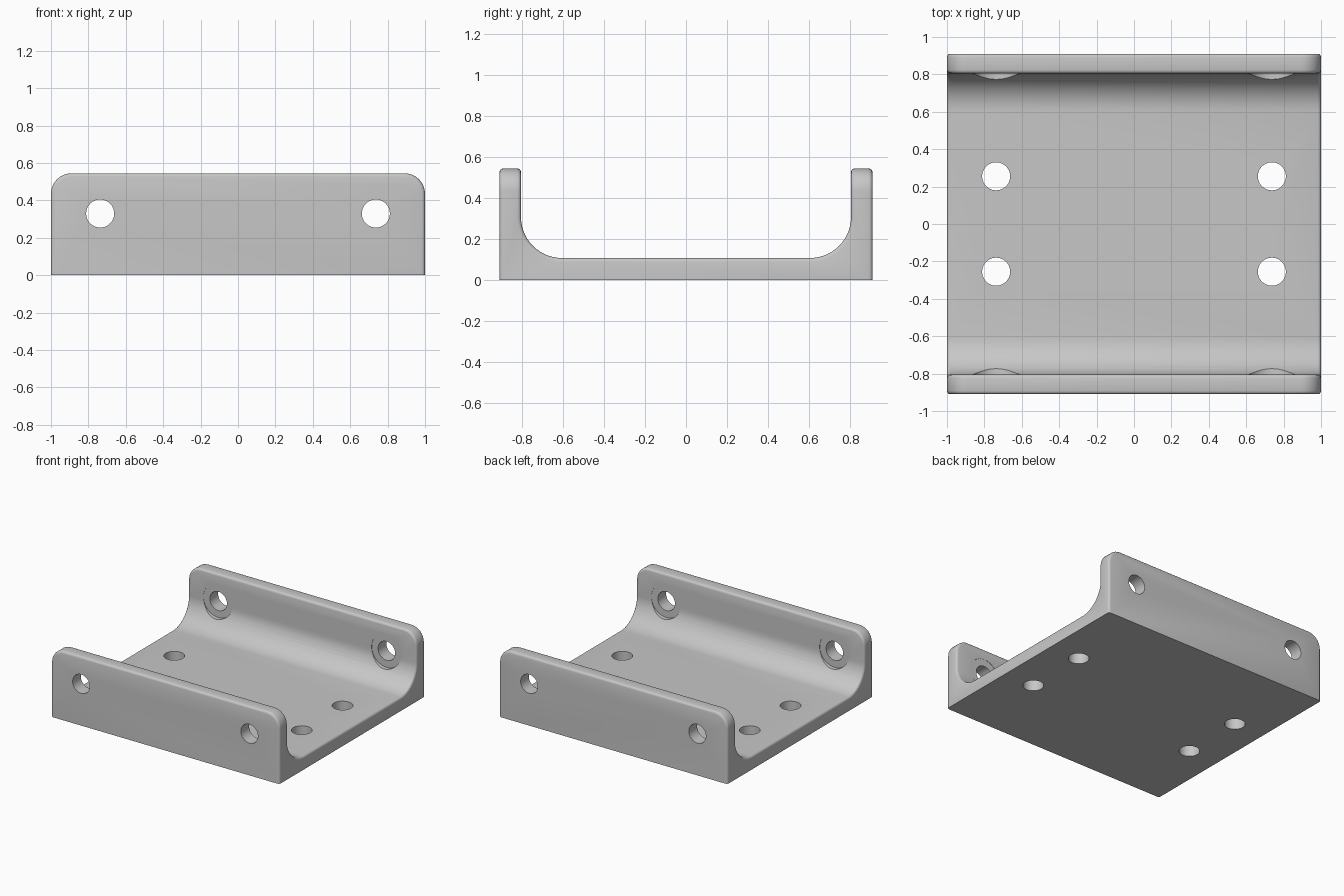
import bpy, bmesh
from math import pi, sin, cos, radians
from mathutils import Matrix

cube = bpy.data.objects.get("Cube")
if cube:
    bpy.data.objects.remove(cube, do_unlink=True)

LENGTH, HALF_Y, TOP = 1.0, 0.91, 0.545
WALL_Y, FLOOR, FILLET = 0.805, 0.108, 0.2
CORNER, EDGE = 0.11, 0.018
HOLE_R, SPOT_R, HOLE_X, HOLE_Y, HOLE_Z = 0.075, 0.13, 0.737, 0.255, 0.33

grey = bpy.data.materials.new("light grey metal")
grey.use_nodes = True
colour = (0.57, 0.57, 0.57, 1)
grey.diffuse_color = colour
grey.node_tree.nodes["Principled BSDF"].inputs["Base Color"].default_value = colour

# U-shaped profile with filleted inner corners
half = [(HALF_Y, 0), (HALF_Y, TOP), (WALL_Y, TOP)]
for i in range(15):
    a = pi / 2 * i / 14
    half.append((WALL_Y - FILLET + FILLET * cos(a), FLOOR + FILLET - FILLET * sin(a)))
profile = half + [(-y, z) for y, z in reversed(half)]

bm = bmesh.new()
face = bm.faces.new([bm.verts.new((-LENGTH, y, z)) for y, z in profile])
swept = bmesh.ops.extrude_face_region(bm, geom=[face])["geom"]
bmesh.ops.translate(bm, vec=(2 * LENGTH, 0, 0),
                    verts=[v for v in swept if isinstance(v, bmesh.types.BMVert)])
if face.is_valid and any(len(e.link_faces) > 2 for e in face.edges):
    bm.faces.remove(face)
bmesh.ops.recalc_face_normals(bm, faces=bm.faces)

# Large rounds on the upper wall corners
corners = [e for e in bm.edges
           if all(v.co.z > TOP - 0.001 for v in e.verts)
           and abs(e.verts[0].co.x - e.verts[1].co.x) < 0.001]
bmesh.ops.bevel(bm, geom=corners, offset=CORNER, segments=8, profile=0.5,
                affect='EDGES', clamp_overlap=False)

# Small rounds on every sharp edge except around the base
sharp = [e for e in bm.edges
         if len(e.link_faces) == 2 and e.calc_face_angle() > radians(35)
         and max(v.co.z for v in e.verts) > 0.001]
bmesh.ops.bevel(bm, geom=sharp, offset=EDGE, segments=3, profile=0.5,
                affect='EDGES', clamp_overlap=False)
bmesh.ops.recalc_face_normals(bm, faces=bm.faces)

mesh = bpy.data.meshes.new("channel_bracket")
bm.to_mesh(mesh)
bm.free()
mesh.materials.append(grey)
bracket = bpy.data.objects.new("channel_bracket", mesh)
bpy.context.collection.objects.link(bracket)
bpy.ops.object.select_all(action='DESELECT')
bracket.select_set(True)
bpy.context.view_layer.objects.active = bracket


def drill(name, centre, radius, depth, along_y):
    """Subtract a cylinder from the bracket."""
    cutter_bm = bmesh.new()
    matrix = Matrix.Translation(centre)
    if along_y:
        matrix = matrix @ Matrix.Rotation(pi / 2, 4, 'X')
    bmesh.ops.create_cone(cutter_bm, cap_ends=True, segments=40, radius1=radius,
                          radius2=radius, depth=depth, matrix=matrix)
    cutter_mesh = bpy.data.meshes.new(name)
    cutter_bm.to_mesh(cutter_mesh)
    cutter_bm.free()
    cutter_mesh.materials.append(grey)
    cutter = bpy.data.objects.new(name, cutter_mesh)
    cutter.hide_render = True
    bpy.context.collection.objects.link(cutter)
    mod = bracket.modifiers.new(name, 'BOOLEAN')
    mod.operation, mod.solver, mod.object = 'DIFFERENCE', 'EXACT', cutter
    bpy.ops.object.modifier_apply(modifier=mod.name)
    bpy.data.objects.remove(cutter, do_unlink=True)


# Floor holes, wall holes and the flat seats cut into the fillets
for sx in (-1, 1):
    for sy in (-1, 1):
        x = sx * HOLE_X
        drill("floor_hole", (x, sy * HOLE_Y, FLOOR / 2), HOLE_R, 0.4, False)
        drill("seat", (x, sy * (WALL_Y + 0.002 - 0.1), HOLE_Z), SPOT_R, 0.2, True)
        drill("wall_hole", (x, sy * HALF_Y, HOLE_Z), HOLE_R, 0.5, True)

bpy.ops.object.shade_smooth_by_angle(angle=radians(32))
